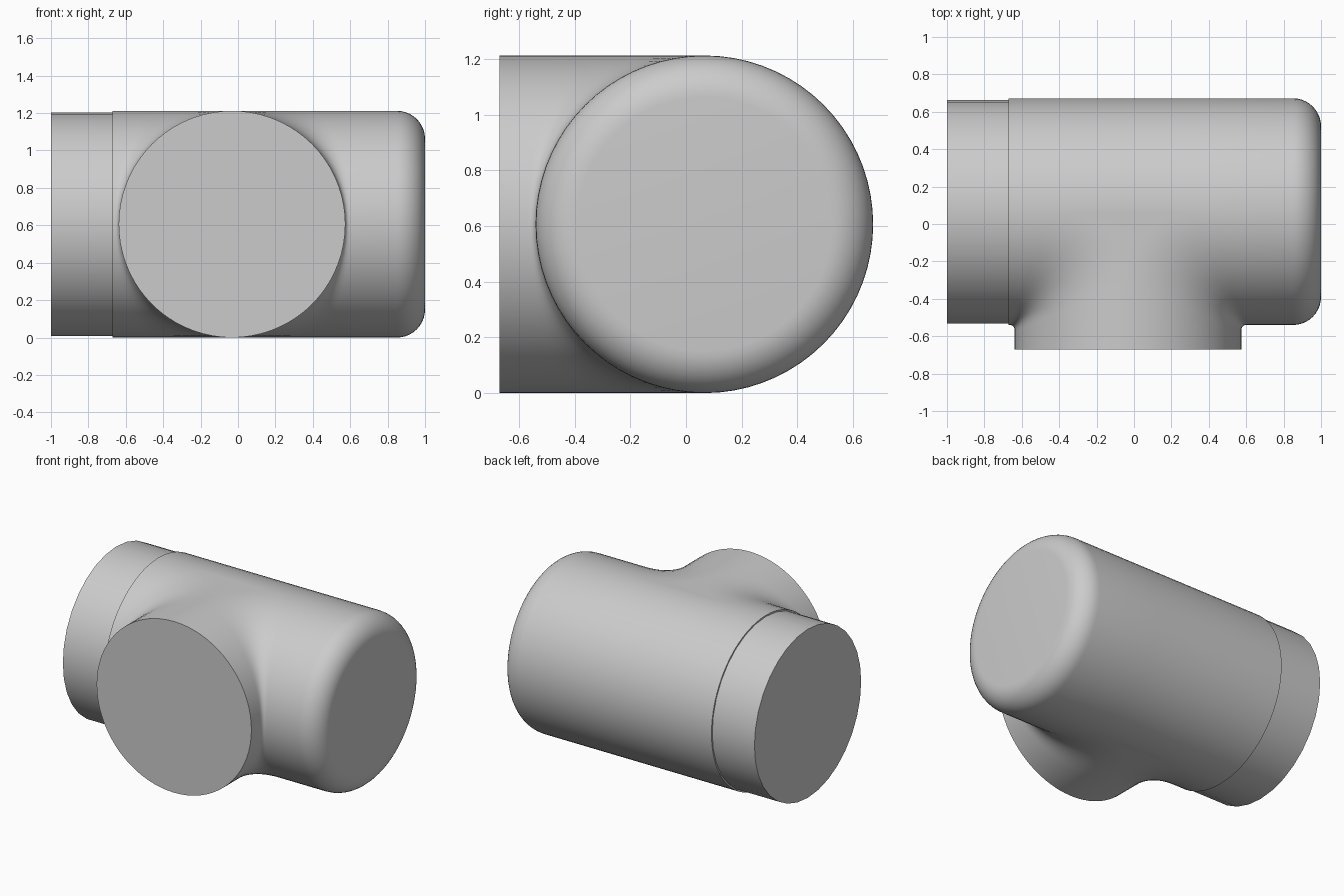
import bpy, bmesh
from math import sin, cos, pi, radians
from mathutils import Vector

if "Cube" in bpy.data.objects:
    bpy.data.objects.remove(bpy.data.objects["Cube"])

R = 0.606                       # pipe radius
YC, ZC = 0.066, 0.606           # main pipe axis
X0 = -0.032                     # branch axis
LEFT_END, RIGHT_END, BRANCH_END = -0.67, 1.0, -0.67
ROUND = 0.15                    # rounding of the closed end
N, STEPS = 36, 10

grey = bpy.data.materials.new("pipe_grey")
grey.use_nodes = True
grey.diffuse_color = (0.6, 0.6, 0.6, 1)
grey.node_tree.nodes["Principled BSDF"].inputs["Base Color"].default_value = (0.6, 0.6, 0.6, 1)


def on_main(a, x, r=R):
    return Vector((x, YC - r * cos(a), ZC + r * sin(a)))


def on_branch(a, y, side):
    return Vector((X0 + side * R * cos(a), y, ZC + R * sin(a)))


def rounded_end(a):
    turns = [i * pi / 2 / STEPS for i in range(STEPS + 1)]
    return [on_main(a, RIGHT_END - ROUND * (1 - sin(t)), R - ROUND * (1 - cos(t))) for t in turns]


def blend_row(a, side):
    # branch wall, concave blend, main wall
    reach = 0.40 + 0.235 * cos(a)
    b = on_branch(a, YC - reach, side)
    c = on_branch(a, YC - R * cos(a), side)
    m = on_main(a, X0 + side * reach)
    row = [on_branch(a, BRANCH_END, side)]
    for i in range(STEPS + 1):
        t = i / STEPS
        row.append(b * (1 - t) ** 2 + c * 2 * t * (1 - t) + m * t * t)
    return row + (rounded_end(a) if side > 0 else [on_main(a, LEFT_END)])


def back_row(a):
    return [on_main(a, x) for x in (LEFT_END, X0 - 0.40, X0 + 0.40)] + rounded_end(a)


def loft(bm, rows):
    grid = [[bm.verts.new(p) for p in row] for row in rows]
    for r0, r1 in zip(grid, grid[1:]):
        for i in range(len(r0) - 1):
            bm.faces.new((r0[i], r0[i + 1], r1[i + 1], r1[i]))


def finish(bm, name):
    # weld the strips, close the open ends
    bmesh.ops.remove_doubles(bm, verts=bm.verts[:], dist=0.0002)
    bmesh.ops.holes_fill(bm, edges=bm.edges[:], sides=0)
    bmesh.ops.recalc_face_normals(bm, faces=bm.faces[:])
    mesh = bpy.data.meshes.new(name)
    bm.to_mesh(mesh)
    bm.free()
    mesh.materials.append(grey)
    obj = bpy.data.objects.new(name, mesh)
    bpy.context.collection.objects.link(obj)
    bpy.ops.object.select_all(action="DESELECT")
    obj.select_set(True)
    bpy.context.view_layer.objects.active = obj
    bpy.ops.object.shade_smooth_by_angle(angle=radians(35))


# Tee body: front half with the branch, plain back half
front = [-pi / 2 + pi * i / N for i in range(N + 1)]
bm = bmesh.new()
for side in (-1, 1):
    loft(bm, [blend_row(a, side) for a in front])
loft(bm, [back_row(a + pi) for a in front])
finish(bm, "tee_body")

# Slightly narrower collar on the open end
bm = bmesh.new()
angles = [2 * pi * i / 32 for i in range(33)]
loft(bm, [[on_main(a, -1.0, 0.597), on_main(a, LEFT_END + 0.01, 0.597)] for a in angles])
finish(bm, "end_collar")
